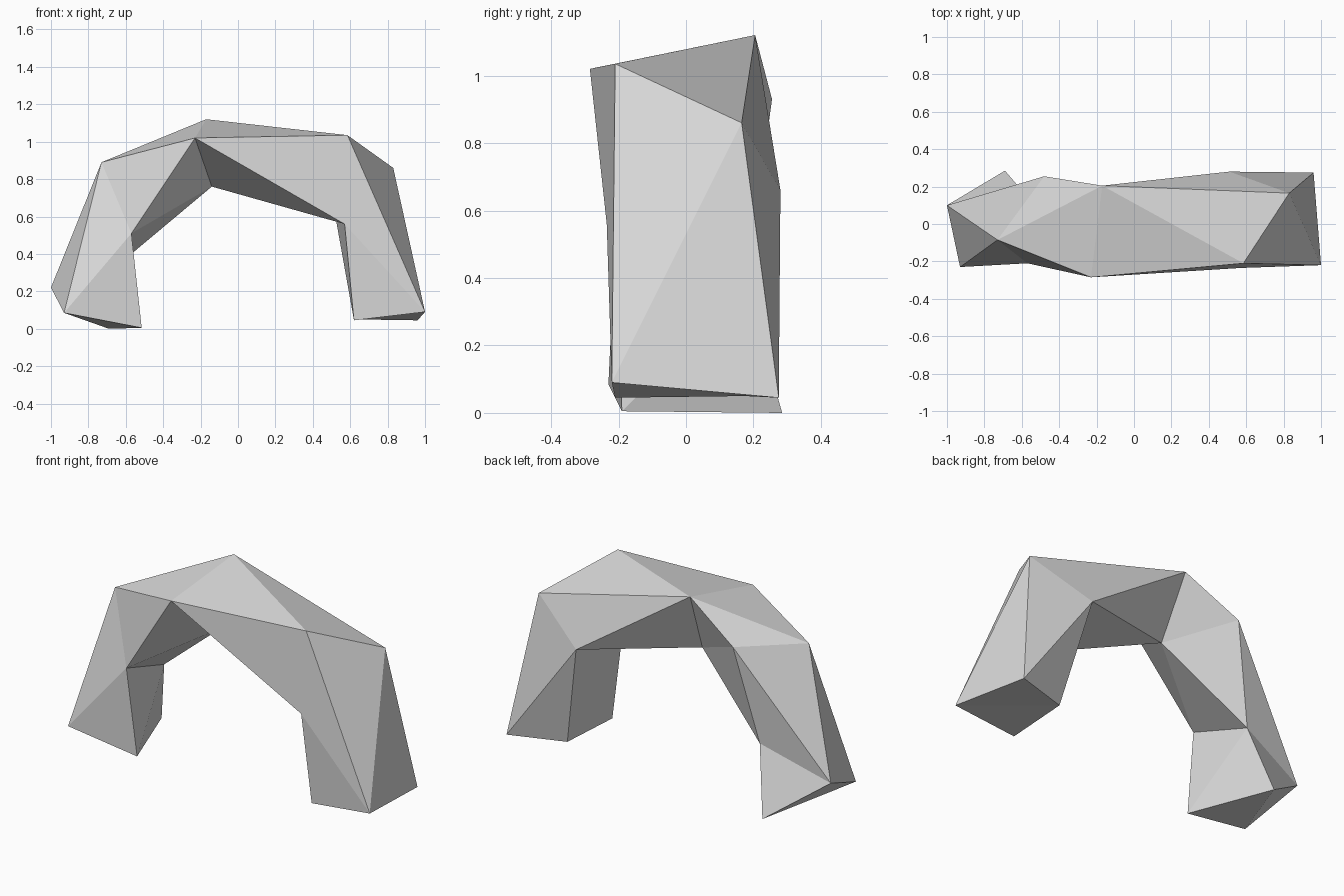
import bpy
import bmesh
from mathutils import Vector

cube = bpy.data.objects.get("Cube")
if cube:
    bpy.data.objects.remove(cube, do_unlink=True)

# Stone material
stone = bpy.data.materials.new("light grey stone")
stone.use_nodes = True
grey = (0.7, 0.7, 0.7, 1.0)
stone.diffuse_color = grey
stone.node_tree.nodes["Principled BSDF"].inputs["Base Color"].default_value = grey

# Cross-sections along the arch, each ordered:
# front outer, back outer, back inner, front inner
right_foot = [(-.93, -.23, .085), (-1, .1, .22), (-.69, .285, 0), (-.515, -.19, .005)]
right_shoulder = [(-.73, -.085, .89), (-.48, .255, .93), (-.6, .18, .375), (-.57, -.21, .51)]
crown = [(-.23, -.285, 1.02), (-.17, .205, 1.12), (-.14, .05, .76)]
left_shoulder = [(.585, -.21, 1.035), (.83, .165, .86), (.51, .28, .66), (.57, -.235, .56)]
left_foot = [(1, -.22, .09), (.96, .275, .045), (.64, .174, .05), (.62, -.21, .045)]
sections = [right_foot, right_shoulder, crown, left_shoulder, left_foot]

# Direction of the fold across each side of each span
folds = ["BFBB", "FFBF", "BFFF", "BBFF"]

bm = bmesh.new()
rings = [[bm.verts.new(Vector(p)) for p in section] for section in sections]
for ring in rings:
    if len(ring) == 3:          # the crown narrows to one front edge point
        ring.append(ring[0])


def add_face(*corners):
    """Add a face unless it collapses at the crown."""
    if len(set(corners)) == len(corners):
        bm.faces.new(corners)


# Faceted skin of the arch
for near, far, fold in zip(rings, rings[1:], folds):
    for j, way in enumerate(fold):
        k = (j + 1) % len(near)
        if way == "F":
            add_face(near[j], near[k], far[k])
            add_face(near[j], far[k], far[j])
        else:
            add_face(near[j], near[k], far[j])
            add_face(near[k], far[k], far[j])

# Soles of the two feet
for ring in (rings[0], rings[-1]):
    add_face(ring[0], ring[1], ring[2])
    add_face(ring[0], ring[2], ring[3])

bmesh.ops.recalc_face_normals(bm, faces=bm.faces[:])
mesh = bpy.data.meshes.new("rock_arch")
bm.to_mesh(mesh)
bm.free()
mesh.materials.append(stone)
arch = bpy.data.objects.new("rock_arch", mesh)
bpy.context.collection.objects.link(arch)
